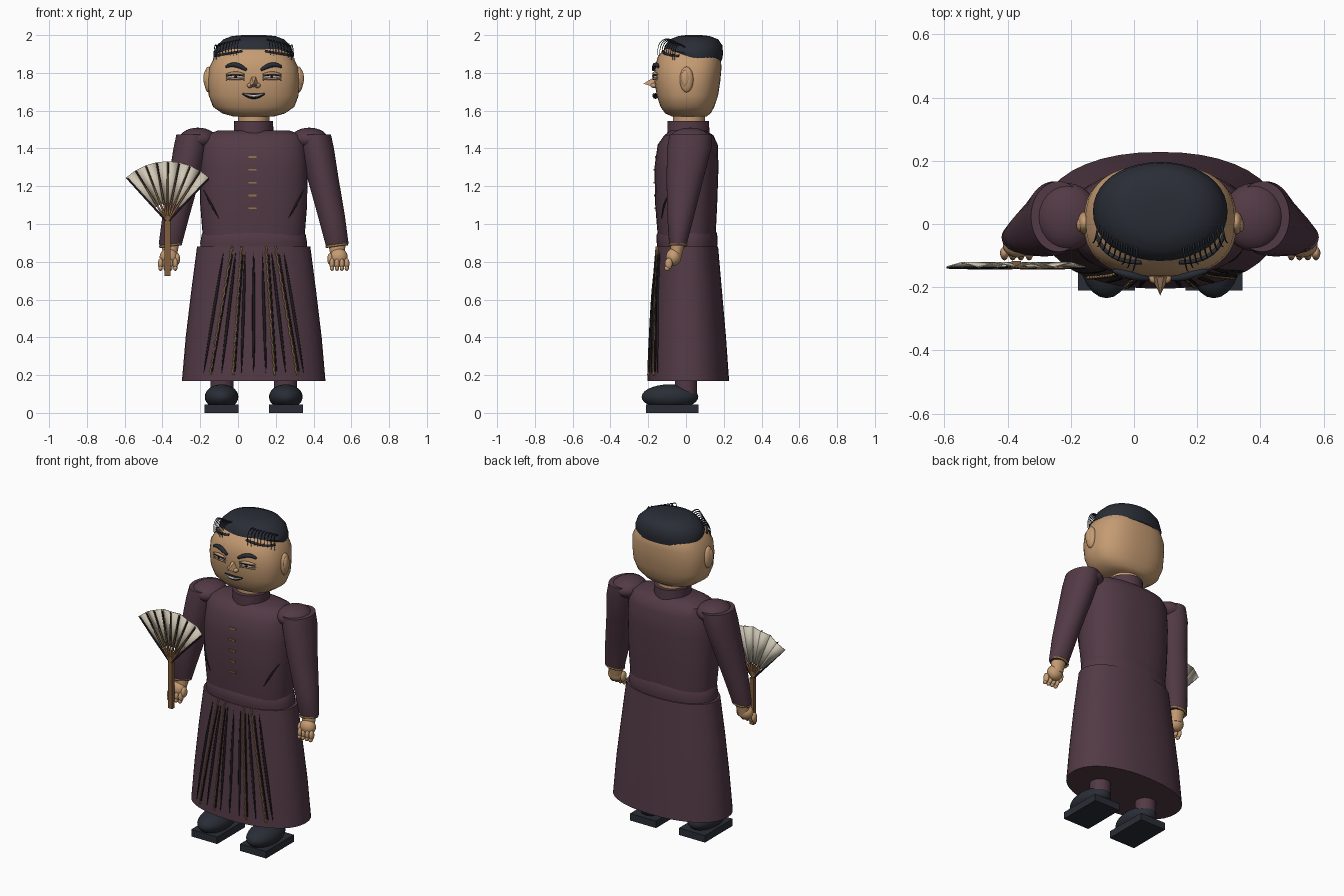
import bpy, bmesh, math
from mathutils import Vector

if "Cube" in bpy.data.objects:
    bpy.data.objects.remove(bpy.data.objects["Cube"])

CX = 0.083  # centre line of the figure


def material(name, r, g, b):
    m = bpy.data.materials.new(name)
    m.use_nodes = True
    m.diffuse_color = (r, g, b, 1)
    node = m.node_tree.nodes["Principled BSDF"]
    node.inputs["Base Color"].default_value = (r, g, b, 1)
    node.inputs["Roughness"].default_value = 0.8
    return m


ROBE = material("plum cloth", 0.085, 0.042, 0.06)
SKIN = material("warm skin", 0.56, 0.33, 0.17)
HAIR = material("blue black", 0.022, 0.026, 0.036)
CREAM = material("cream paper", 0.62, 0.57, 0.46)
GOLD = material("old gold", 0.30, 0.18, 0.07)
WOOD = material("brown wood", 0.22, 0.11, 0.045)
DARK = material("dark line", 0.012, 0.009, 0.010)
WHITE = material("eye white", 0.60, 0.60, 0.62)


def finish(name, bm, mat, angle=40):
    bmesh.ops.recalc_face_normals(bm, faces=bm.faces)
    mesh = bpy.data.meshes.new(name)
    bm.to_mesh(mesh)
    bm.free()
    ob = bpy.data.objects.new(name, mesh)
    bpy.context.collection.objects.link(ob)
    mesh.materials.append(mat)
    bpy.ops.object.select_all(action="DESELECT")
    ob.select_set(True)
    bpy.context.view_layer.objects.active = ob
    bpy.ops.object.shade_smooth_by_angle(angle=math.radians(angle))
    return ob


def loft(name, rings, mat, n=2.2, segs=40, slant=None):
    """Skin superelliptic rings (z, centre x, half width, front y, back y)."""
    bm = bmesh.new()
    loops = []
    for z, cx, rx, yf, yb in rings:
        loop = []
        for i in range(segs):
            a = math.tau * i / segs
            c, s = math.cos(a), math.sin(a)
            x = cx + rx * math.copysign(abs(c) ** (2 / n), c)
            y = (yf + yb) / 2 + (yb - yf) / 2 * math.copysign(abs(s) ** (2 / n), s)
            loop.append(bm.verts.new((x, y, z + (slant(y, z) if slant else 0))))
        loops.append(loop)
    for a, b in zip(loops, loops[1:]):
        for i in range(segs):
            j = (i + 1) % segs
            bm.faces.new((a[i], a[j], b[j], b[i]))
    bm.faces.new(loops[0])
    bm.faces.new(loops[-1])
    return finish(name, bm, mat)


def front_y(rings, off, z, n):
    """Front surface of a lofted part at an offset from the centre line."""
    for a, b in zip(rings, rings[1:]):
        if a[0] <= z <= b[0]:
            t = (z - a[0]) / (b[0] - a[0])
            rx, yf, yb = (a[k] + t * (b[k] - a[k]) for k in (2, 3, 4))
            rest = max(0, 1 - abs(off / rx) ** n) ** (1 / n)
            return (yf + yb) / 2 - (yb - yf) / 2 * rest
    return 0


def ball(name, loc, size, mat):
    bm = bmesh.new()
    bmesh.ops.create_uvsphere(bm, u_segments=24, v_segments=14, radius=1)
    bmesh.ops.scale(bm, vec=size, verts=bm.verts)
    bmesh.ops.translate(bm, vec=loc, verts=bm.verts)
    return finish(name, bm, mat)


def box(name, loc, size, mat):
    bm = bmesh.new()
    bmesh.ops.create_cube(bm, size=1)
    bmesh.ops.scale(bm, vec=size, verts=bm.verts)
    bmesh.ops.translate(bm, vec=loc, verts=bm.verts)
    return finish(name, bm, mat)


def cord(name, pts, radius, mat, taper=None, res=2):
    cu = bpy.data.curves.new(name, "CURVE")
    cu.dimensions = "3D"
    cu.bevel_depth, cu.bevel_resolution, cu.use_fill_caps = radius, res, True
    sp = cu.splines.new("POLY")
    sp.points.add(len(pts) - 1)
    for i, (p, q) in enumerate(zip(sp.points, pts)):
        p.co = (*q, 1)
        p.radius = taper(i / (len(pts) - 1)) if taper else 1
    cu.materials.append(mat)
    ob = bpy.data.objects.new(name, cu)
    bpy.context.collection.objects.link(ob)
    return ob


def drape(name, rings, n, path, radius, mat, lift=0.0, taper=None, count=12):
    """Cord laid on the front of a lofted part; path(t) gives offset and z."""
    pts = []
    for i in range(count + 1):
        off, z = path(i / count)
        pts.append((CX + off, front_y(rings, off, z, n) - lift, z))
    return cord(name, pts, radius, mat, taper)


# Robe: skirt, waist band, torso, collar
skirt = [(0.17, CX, 0.38, -0.205, 0.228), (0.4, CX, 0.36, -0.19, 0.212),
         (0.65, CX, 0.33, -0.175, 0.19), (0.88, CX, 0.30, -0.155, 0.17)]
loft("skirt", skirt, ROBE)
loft("waist_band", [(0.8, CX, 0.28, -0.14, 0.15), (0.9, CX, 0.283, -0.155, 0.168),
                    (0.945, CX, 0.275, -0.155, 0.165), (0.965, CX, 0.262, -0.145, 0.158)], ROBE)
torso = [(0.94, CX, 0.27, -0.15, 0.157), (1.1, CX, 0.283, -0.163, 0.165),
         (1.3, CX, 0.285, -0.167, 0.172), (1.42, CX, 0.275, -0.15, 0.168),
         (1.47, CX, 0.255, -0.115, 0.145), (1.495, CX, 0.19, -0.08, 0.105)]
loft("torso", torso, ROBE, 2.4)
loft("collar", [(1.45, CX, 0.105, -0.10, 0.125), (1.545, CX, 0.103, -0.098, 0.122)], ROBE, 2)
loft("neck", [(1.5, CX, 0.083, -0.07, 0.1), (1.62, CX, 0.083, -0.07, 0.1)], SKIN, 2)

# Pleats with gold cords on the skirt, closures and folds on the torso
for top, bottom in ((-0.16, -0.265), (-0.095, -0.17), (-0.045, -0.065), (0, 0),
                    (0.045, 0.065), (0.095, 0.17), (0.16, 0.265)):
    drape("pleat", skirt, 2.2, lambda t: (top + (bottom - top) * t, 0.85 - 0.64 * t),
          0.007, DARK, 0.0, lambda t: 0.15 + math.sin(math.pi * t) ** 0.6)
for top, bottom in ((-0.115, -0.23), (-0.065, -0.11), (0.065, 0.11), (0.115, 0.23)):
    drape("gold_cord", skirt, 2.2,
          lambda t: (top + (bottom - top) * t + 0.003 * math.sin(90 * t), 0.88 - 0.68 * t),
          0.005, GOLD, 0.004, count=60)
    drape("cord_shadow", skirt, 2.2,
          lambda t: (top + (bottom - top) * t + 0.009, 0.89 - 0.67 * t), 0.005, DARK, 0.003)
for i in range(5):
    z = 1.355 - 0.068 * i
    box("closure", (CX - 0.006, front_y(torso, 0, z, 2.4) - 0.001, z), (0.042, 0.01, 0.009), GOLD)
for s in (-1, 1):
    drape("torso_fold", torso, 2.4, lambda t: (s * (0.265 - 0.08 * t), 1.18 - 0.15 * t),
          0.005, DARK, 0, lambda t: 0.2 + math.sin(math.pi * t))

# Head
head = [(1.57, CX, 0.11, -0.075, 0.11), (1.585, CX, 0.165, -0.11, 0.13),
        (1.62, CX, 0.215, -0.135, 0.15), (1.68, CX, 0.238, -0.155, 0.17),
        (1.76, CX, 0.242, -0.168, 0.182), (1.83, CX, 0.235, -0.165, 0.188),
        (1.89, CX, 0.205, -0.148, 0.182), (1.93, CX, 0.17, -0.11, 0.15)]
loft("head", head, SKIN, 2.5)

# Hair cap with a hairline that rises toward the forehead, and loose strands
loft("hair_cap", [(1.865, CX, 0.205, -0.105, 0.19), (1.9, CX, 0.213, -0.117, 0.196),
                  (1.945, CX, 0.195, -0.112, 0.193), (1.978, CX, 0.16, -0.085, 0.17),
                  (1.995, CX, 0.115, -0.04, 0.125), (2.0, CX, 0.06, 0, 0.08)], HAIR, 2.1,
     slant=lambda y, z: max(0, 0.05 - y) * 0.25 * max(0, (1.945 - z) / 0.08))
for s in (-1, 1):
    for k in range(9):
        u = k / 8
        pts = []
        for i in range(9):
            t = i / 8
            pts.append((CX + s * (0.07 + 0.125 * u + 0.02 * t),
                        -0.05 + 0.045 * u - (0.1 - 0.045 * u) * math.sin(1.7 * t),
                        1.965 - 0.03 * u + 0.025 * math.sin(math.pi * t) - 0.07 * t * t))
        cord("hair_strand", pts, 0.0035, HAIR, lambda t: 1.2 - 0.9 * t, 1)
    drape("hairline_edge", head, 2.5, lambda t: (s * (0.06 + 0.14 * t), 1.915 - 0.025 * t),
          0.01, HAIR, 0, lambda t: 0.7)

# Face
for s in (-1, 1):
    ball("ear", (CX + s * 0.24, 0.003, 1.765), (0.022, 0.036, 0.068), SKIN)
    ball("inner_ear", (CX + s * 0.252, -0.004, 1.77), (0.014, 0.022, 0.045), SKIN)
    drape("eyebrow", head, 2.5,
          lambda t: (s * (0.038 + 0.11 * t), 1.815 + 0.028 * math.sin(2.5 * t)),
          0.013, HAIR, 0.008, lambda t: 0.35 + 0.65 * math.sin(0.3 + 2.6 * t))
    for name, z, r, mat, lift in (("upper_lid", 1.792, 0.009, SKIN, 0.008),
                                  ("lash_line", 1.783, 0.004, DARK, 0.012),
                                  ("eye", 1.775, 0.009, WHITE, 0.006),
                                  ("lower_lid", 1.763, 0.006, SKIN, 0.008)):
        drape(name, head, 2.5,
              lambda t: (s * (0.048 + 0.098 * t), z + 0.006 * math.sin(math.pi * t)),
              r, mat, lift, lambda t: 0.4 + 0.6 * math.sin(math.pi * t))
    ball("pupil", (CX + s * 0.095, front_y(head, 0.095, 1.779, 2.5) - 0.013, 1.779),
         (0.008, 0.005, 0.007), DARK)
    ball("nostril_wing", (CX + s * 0.02, -0.168, 1.733), (0.016, 0.02, 0.013), SKIN)
bm = bmesh.new()
tip = bm.verts.new((CX, -0.226, 1.742))
base = [bm.verts.new((CX + x, -0.15, z)) for x, z in ((-0.036, 1.722), (0.036, 1.722), (0.014, 1.79), (-0.014, 1.79))]
for i in range(4):
    bm.faces.new((tip, base[i], base[(i + 1) % 4]))
bm.faces.new(base)
finish("nose", bm, SKIN, 60)
for name, r, mat, lift, dz in (("lips", 0.014, DARK, 0.008, 0), ("teeth", 0.006, WHITE, 0.018, 0.002)):
    drape(name, head, 2.5, lambda t: (0.06 * (2 * t - 1), 1.69 + dz - 0.014 * math.sin(math.pi * t)),
          r, mat, lift, lambda t: 0.25 + 0.75 * math.sin(math.pi * t))

# Arms, hands, legs and shoes, one of each per side
for s in (-1, 1):
    side = "left" if s > 0 else "right"
    X = lambda off: CX + s * off
    loft(side + "_sleeve", [(0.885, X(0.44), 0.058, -0.085, 0.003), (0.9, X(0.44), 0.062, -0.09, 0.006),
                            (1.05, X(0.41), 0.072, -0.1, 0.045), (1.25, X(0.365), 0.083, -0.103, 0.095),
                            (1.4, X(0.335), 0.09, -0.1, 0.135), (1.475, X(0.322), 0.087, -0.088, 0.135)], ROBE, 2)
    ball(side + "_shoulder", (X(0.295), 0.022, 1.45), (0.098, 0.108, 0.06), ROBE)
    loft(side + "_wrist", [(0.82, X(0.445), 0.035, -0.085, -0.025), (0.9, X(0.44), 0.047, -0.08, -0.005)], SKIN, 2)
    cord(side + "_cuff", [(X(0.44) + 0.054 * math.cos(a * math.tau / 24), -0.042 + 0.043 * math.sin(a * math.tau / 24),
                           0.888 + 0.008 * math.cos(a * math.tau / 24)) for a in range(25)], 0.007, GOLD)
    ball(side + "_palm", (X(0.45), -0.066, 0.825), (0.048, 0.04, 0.046), SKIN)
    for k in range(4):
        x = X(0.415 + 0.026 * k)
        ball(side + "_finger", (x, -0.092, 0.79), (0.014, 0.02, 0.03), SKIN)
        ball(side + "_fingertip", (x, -0.1, 0.766), (0.011, 0.015, 0.014), SKIN)
    ball(side + "_thumb", (X(0.405), -0.075, 0.815), (0.015, 0.025, 0.032), SKIN)
    loft(side + "_leg", [(0.1, X(0.168), 0.06, -0.058, 0.058), (0.2, X(0.168), 0.062, -0.06, 0.06)], ROBE, 2)
    box(side + "_sole", (X(0.17), -0.073, 0.022), (0.18, 0.276, 0.044), HAIR)
    ball(side + "_shoe", (X(0.17), -0.085, 0.085), (0.089, 0.15, 0.066), HAIR)

# Folding fan held in the right hand
pivot = Vector((-0.373, -0.13, 1.01))
PANELS, SPREAD = 8, math.radians(43)
ray = lambda i, r, dy=0: pivot + Vector((r * math.sin(SPREAD * (2 * i / PANELS - 1)), dy,
                                         r * math.cos(SPREAD * (2 * i / PANELS - 1))))
bm = bmesh.new()
for i in range(PANELS):
    d0, d1 = (0.008, -0.006) if i % 2 else (-0.006, 0.008)
    quad = [bm.verts.new(p) for p in (ray(i, 0.1, d0), ray(i, 0.322, d0), ray(i + 1, 0.322, d1), ray(i + 1, 0.1, d1))]
    bm.faces.new(quad)
leaf = finish("fan_leaf", bm, CREAM, 5)
thick = leaf.modifiers.new("paper", "SOLIDIFY")
thick.thickness, thick.offset = 0.004, 0
for i in range(PANELS + 1):
    cord("fan_rib", [ray(i, 0, -0.006), ray(i, 0.2, -0.009), ray(i, 0.322, -0.009)], 0.007, WOOD if i % PANELS else DARK,
         lambda t: 1 - 0.65 * t, 1)
    cord("fan_rib_edge", [ray(i + 0.1, 0.02, -0.008), ray(i + 0.06, 0.315, -0.008)], 0.004, DARK, None, 1)
box("fan_handle", (pivot.x, pivot.y, 0.87), (0.03, 0.026, 0.29), WOOD)
